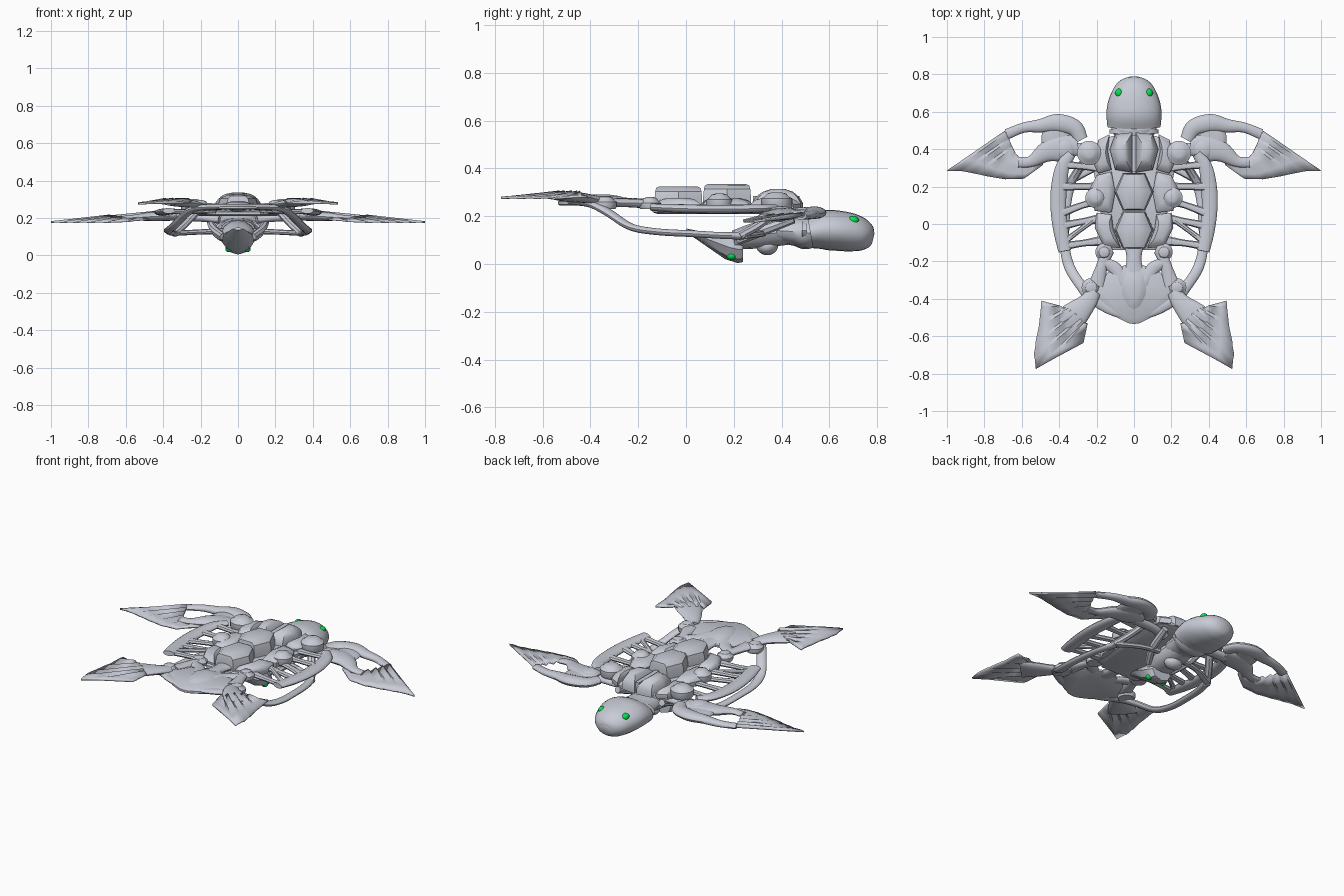
import bpy, bmesh, math
from mathutils import Vector

cube = bpy.data.objects.get("Cube")
if cube:
    bpy.data.objects.remove(cube)


def material(name, colour):
    m = bpy.data.materials.new(name)
    m.use_nodes = True
    m.diffuse_color = colour
    node = m.node_tree.nodes["Principled BSDF"]
    node.inputs["Base Color"].default_value = colour
    node.inputs["Roughness"].default_value = 0.6
    return m


GREY = material("pale grey metal", (0.58, 0.6, 0.67, 1))
GREEN = material("green eye", (0.0, 0.75, 0.08, 1))
parts = []


def finish(name, bm, mirror=False, mat=GREY, solid=0):
    bmesh.ops.recalc_face_normals(bm, faces=bm.faces[:])
    mesh = bpy.data.meshes.new(name)
    bm.to_mesh(mesh)
    bm.free()
    mesh.materials.append(mat)
    ob = bpy.data.objects.new(name, mesh)
    bpy.context.collection.objects.link(ob)
    if solid:
        mod = ob.modifiers.new("thickness", "SOLIDIFY")
        mod.thickness, mod.offset = solid, 0
    if mirror:
        ob.modifiers.new("mirror", "MIRROR")
    parts.append(ob)
    return ob


def spline(points, steps=5):
    """Catmull-Rom resampling of points of any dimension."""
    p = [Vector(q) for q in points]
    p = [2 * p[0] - p[1]] + p + [2 * p[-1] - p[-2]]
    out = []
    for a, b, c, d in zip(p, p[1:], p[2:], p[3:]):
        for i in range(steps):
            t = i / steps
            out.append(0.5 * (2 * b + (c - a) * t + (2 * a - 5 * b + 4 * c - d) * t * t
                              + (3 * b - a - 3 * c + d) * t ** 3))
    return out + [p[-2]]


def tube(name, rows, mirror=False, steps=5, sides=16):
    """Sweep an ellipse along rows of x, y, z, half width, half height."""
    rows = spline(rows, steps)
    bm = bmesh.new()
    rings = []
    for i, r in enumerate(rows):
        a, b = rows[max(i - 1, 0)], rows[min(i + 1, len(rows) - 1)]
        t = Vector(b[:3]) - Vector(a[:3])
        side = t.cross(Vector((0, 0, 1))).normalized()
        up = side.cross(t).normalized()
        angles = [2 * math.pi * k / sides for k in range(sides)]
        rings.append([bm.verts.new(Vector(r[:3]) + side * r[3] * math.cos(g) + up * r[4] * math.sin(g))
                      for g in angles])
    for a, b in zip(rings, rings[1:]):
        for k in range(sides):
            bm.faces.new((a[k], a[k - 1], b[k - 1], b[k]))
    bm.faces.new(rings[0])
    bm.faces.new(rings[-1])
    return finish(name, bm, mirror)


def plate(name, outline, levels, mirror=False):
    """Stack copies of an outline; levels are height, x scale and optional y scale."""
    bm = bmesh.new()
    n = len(outline)
    centre = sum((Vector(p) for p in outline), Vector((0, 0))) / n
    rings = []
    for z, *scale in levels:
        ring = [((x - centre.x) * scale[0] + centre.x, (y - centre.y) * scale[-1] + centre.y, z) for x, y in outline]
        rings.append([bm.verts.new(p) for p in ring])
    for a, b in zip(rings, rings[1:]):
        for k in range(n):
            bm.faces.new((a[k - 1], a[k], b[k], b[k - 1]))
    bm.faces.new(rings[0])
    bm.faces.new(rings[-1])
    return finish(name, bm, mirror)


def circle(x, y, r, n=24):
    return [(x + r * math.cos(2 * math.pi * k / n), y + r * math.sin(2 * math.pi * k / n)) for k in range(n)]


def both(half):
    """Complete a half outline given from top to bottom on +x."""
    return half + [(-x, y) for x, y in reversed(half) if x > 0]


def ellipsoid(name, centre, size, mirror=False, mat=GREY):
    bm = bmesh.new()
    bmesh.ops.create_uvsphere(bm, u_segments=20, v_segments=12, radius=1)
    bmesh.ops.scale(bm, vec=size, verts=bm.verts[:])
    bmesh.ops.translate(bm, vec=centre, verts=bm.verts[:])
    return finish(name, bm, mirror, mat)


def fan(name, roots, tips, ridge):
    """Pleated feather sheet between matching root and tip points."""
    bm = bmesh.new()
    rows = []
    pairs = list(zip(roots, tips))
    pleats = []
    for (a, b), (c, d) in zip(pairs, pairs[1:]):
        a, b, c, d = map(Vector, (a, b, c, d))
        pleats += [(a, b, 0), (a.lerp(c, 0.3), b.lerp(d, 0.3) * 0.997, ridge)]
    pleats.append((Vector(roots[-1]), Vector(tips[-1]), 0))
    for a, b, h in pleats:
        rows.append([bm.verts.new(a.lerp(b, t) + Vector((0, 0, h * (1 - 0.8 * t)))) for t in (0, 0.35, 0.7, 1)])
    for a, b in zip(rows, rows[1:]):
        for k in range(3):
            bm.faces.new((a[k], b[k], b[k + 1], a[k + 1]))
    return finish(name, bm, True, solid=0.01)


# Head, neck and eyes
tube("head", [(0, .52, .132, .142, .067), (0, .58, .142, .147, .083), (0, .64, .139, .142, .084),
              (0, .7, .13, .122, .079), (0, .745, .118, .096, .065), (0, .772, .11, .062, .045),
              (0, .784, .107, .03, .022)], sides=24)
tube("neck", [(0, .38, .14, .09, .05), (0, .46, .135, .1, .06), (0, .5, .13, .12, .068), (0, .54, .132, .12, .06)])
tube("neck_collar", [(0, .485, .14, .13, .05), (0, .505, .14, .13, .05)])
ellipsoid("eyes", (.08, .7, .182), (.021, .024, .02), True, GREEN)

# Shell deck and central raised scutes, arched across the back
plate("shell_deck", both([(.12, .47), (.2, .42), (.22, .3), (.18, .1), (.17, -.08), (.12, -.14)]),
      [(.21, .94), (.217, 1), (.232, 1), (.24, .95)])
for name, y, r, top in (("middle_scute", .172, .1, .335), ("rear_scute", -.032, .1, .325)):
    hexagon = both([(.06, y + r), (.105, y), (.06, y - r)])
    plate(name, hexagon, [(.23, 1), (top - .055, 1), (top - .022, .9, .97), (top - .007, .65, .93), (top, .3, .8)])
plate("front_scutes", [(.008, .49), (.1, .48), (.13, .4), (.1, .29), (.008, .275)],
      [(.22, 1), (.255, 1), (.28, .85), (.302, .6), (.313, .3)], True)
plate("front_scute_seam", both([(.012, .475), (.012, .28)]), [(.22, 1), (.285, 1)])

# Side scutes
for name, shape in (("shoulder_scutes", [(.13, .48), (.19, .45), (.22, .33), (.19, .27), (.12, .29), (.14, .39)]),
                    ("flank_scutes", [(.12, .28), (.2, .26), (.24, .18), (.21, .07), (.12, .06), (.1, .17)]),
                    ("hip_scutes", [(.12, .05), (.2, .06), (.21, -.02), (.16, -.12), (.07, -.13), (.11, -.03)])):
    plate(name, shape, [(.22, .95), (.235, 1), (.25, 1), (.268, .8), (.276, .5)], True)

# Round caps on the shell
for name, x, y, r, top in (("shoulder_caps", .24, .38, .065, .3), ("flank_caps", .205, .14, .055, .295),
                           ("hip_caps", .16, -.15, .047, .28), ("rear_caps", .23, -.34, .05, .285)):
    plate(name, circle(x, y, r), [(.23, .9), (.24, 1), (top - .025, 1), (top - .02, .82),
                                  (top - .005, .6), (top, .3)], True)

# Tail shield with raised drop and side braces
plate("tail_shield", both([(.05, -.22), (.14, -.26), (.21, -.36), (.2, -.41), (.1, -.495), (.03, -.53), (0, -.535)]),
      [(.245, .95), (.25, 1), (.262, 1), (.275, .8)])
plate("tail_drop", both([(.04, -.24), (.075, -.3), (.07, -.38), (.035, -.45), (0, -.47)]),
      [(.255, 1), (.272, .95), (.284, .7), (.29, .35)])
tube("tail_spine", [(0, -.12, .25, .05, .02), (0, -.2, .255, .04, .02), (0, -.3, .265, .07, .015)])
tube("tail_braces", [(.14, -.14, .25, .035, .018), (.17, -.22, .255, .03, .018), (.2, -.33, .257, .045, .018)], True)
tube("tail_cross_braces", [(.17, -.2, .255, .025, .016), (.1, -.24, .258, .035, .016), (.05, -.32, .265, .03, .015)], True)

# Broad side bands level with the deck
tube("side_bands", [(.335, .375, .235, .025, .014), (.38, .31, .233, .036, .017), (.401, .2, .23, .042, .018),
                    (.404, .08, .23, .042, .018), (.39, -.04, .233, .04, .018), (.37, -.145, .238, .034, .015)], True)

# Ribs linking deck and bands
for i, (y_in, y_out) in enumerate([(.3, .32), (.2, .2), (.13, .06), (.03, -.01), (-.09, -.12)]):
    tube("rib_%d" % (i + 1), [(.17, y_in, .235, .028, .014), (.27, y_in * .6 + y_out * .4, .233, .018, .013),
                              (.385, y_out, .235, .024, .013)], True, sides=8)
tube("rib_brace", [(.22, .02, .235, .016, .012), (.3, -.04, .235, .014, .012), (.38, -.1, .235, .018, .012)], True, sides=8)

# Lower rails sweeping under the shell from tail to chest
tube("lower_rails", [(0, -.505, .26, .02, .01), (.13, -.455, .258, .028, .013), (.23, -.39, .25, .03, .016), (.29, -.32, .212, .028, .016),
                     (.345, -.23, .155, .028, .015), (.37, -.12, .135, .026, .014), (.368, .02, .127, .024, .014),
                     (.355, .14, .12, .024, .014), (.33, .24, .118, .024, .016)], True)
tube("shoulder_struts", [(.34, .22, .115, .024, .018), (.29, .3, .16, .022, .018), (.23, .38, .225, .024, .018)], True, sides=8)
tube("chest_links", [(.33, .24, .118, .022, .014), (.2, .3, .125, .018, .014), (.07, .32, .13, .02, .016)], True, sides=8)

# Underside body, hanging lower head and struts
tube("lower_head", [(0, 0, .142, .03, .007), (0, .08, .108, .08, .025), (0, .18, .07, .085, .052),
                    (0, .225, .06, .075, .057), (0, .238, .06, .065, .052)], steps=1, sides=8)
tube("lower_body", [(0, .2, .1, .08, .04), (0, .3, .12, .09, .055), (0, .42, .135, .08, .055)], sides=12)
ellipsoid("lower_eyes", (.05, .19, .034), (.018, .02, .017), True, GREEN)
ellipsoid("chest_knob", (0, .34, .075), (.055, .045, .038))
tube("chest_struts", [(.08, .22, .1, .02, .02), (.13, .32, .14, .022, .022), (.15, .45, .19, .02, .02)], True, sides=8)
tube("shoulder_beam", [(.1, .38, .19, .03, .02), (.2, .4, .2, .03, .02), (.33, .4, .205, .035, .022)], True)

# Front flippers: looped arm, shoulder joint and feathers
tube("front_arm", [(.28, .45, .215, .035, .02), (.32, .515, .215, .045, .024), (.41, .54, .215, .048, .026),
                   (.5, .525, .21, .036, .022), (.59, .515, .205, .027, .018), (.68, .48, .2, .028, .014)], True)
tube("front_inner_arm", [(.3, .42, .21, .05, .022), (.39, .41, .21, .075, .026), (.47, .385, .208, .055, .024),
                         (.55, .335, .202, .03, .016), (.62, .33, .198, .028, .012)], True)
tube("front_elbow_link", [(.4, .53, .21, .065, .018), (.415, .46, .21, .08, .018), (.43, .4, .208, .065, .018)], True)
ellipsoid("shoulder_joint", (.37, .4, .215), (.06, .06, .027), True)
fan("front_feathers",
    [(.69, .495, .2), (.67, .46, .198), (.655, .42, .196), (.635, .38, .194), (.6, .34, .192), (.54, .33, .192), (.47, .36, .195)],
    [(1, .285, .178), (.93, .285, .178), (.86, .272, .178), (.78, .255, .178), (.69, .24, .178), (.59, .243, .182), (.49, .315, .192)],
    .014)

# Hind flippers: ankle and feathers
tube("hind_ankle", [(.21, -.36, .265, .035, .018), (.25, -.42, .275, .05, .02), (.32, -.49, .282, .075, .022),
                    (.37, -.54, .282, .08, .012)], True)
fan("hind_feathers",
    [(.4, -.44, .285), (.36, -.45, .285), (.32, -.47, .285), (.29, -.5, .285), (.27, -.53, .285), (.25, -.53, .285)],
    [(.495, -.41, .28), (.505, -.52, .278), (.525, -.63, .277), (.535, -.7, .277), (.525, -.775, .277), (.27, -.635, .28)],
    .018)

# Smooth shading with sharp edges kept
bpy.ops.object.select_all(action="DESELECT")
for ob in parts:
    ob.select_set(True)
bpy.context.view_layer.objects.active = parts[0]
bpy.ops.object.shade_smooth_by_angle(angle=math.radians(35))
